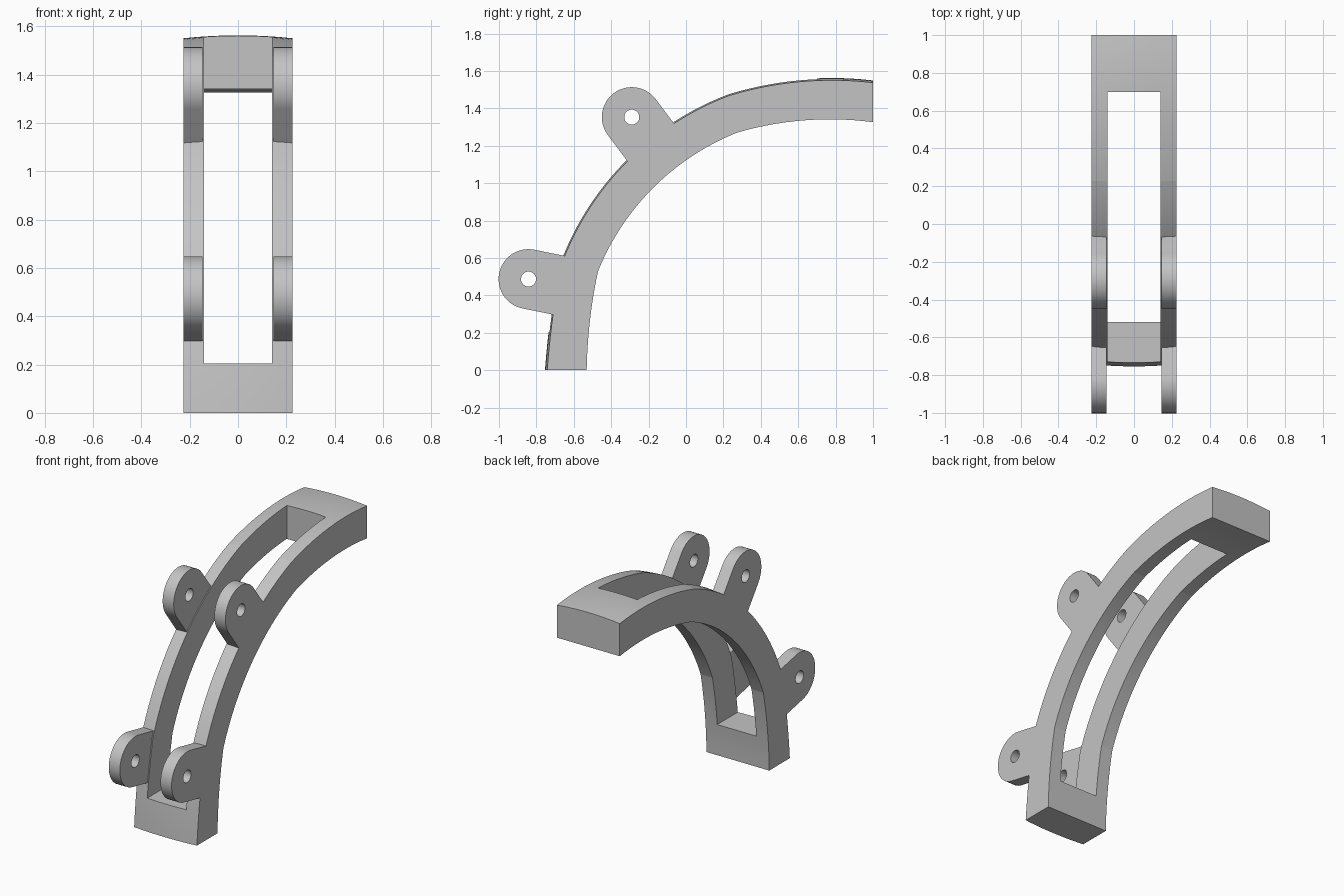
import bpy, bmesh, math
from mathutils import Vector

if "Cube" in bpy.data.objects:
    bpy.data.objects.remove(bpy.data.objects["Cube"])

HALF, SLOT, TAB_IN = 0.225, 0.14, 0.146   # half widths along x
CROWN = 0.012                             # bulge of the outer face
TAB_R, HOLE_R, TAB_LEN = 0.16, 0.04, 0.25

grey = bpy.data.materials.new("plain grey")
grey.use_nodes = True
grey.diffuse_color = (0.55, 0.55, 0.55, 1)
grey.node_tree.nodes["Principled BSDF"].inputs["Base Color"].default_value = grey.diffuse_color


def finish(name, bm):
    bmesh.ops.recalc_face_normals(bm, faces=bm.faces)
    mesh = bpy.data.meshes.new(name)
    bm.to_mesh(mesh)
    bm.free()
    mesh.materials.append(grey)
    obj = bpy.data.objects.new(name, mesh)
    bpy.context.collection.objects.link(obj)
    return obj


def arc(a, b, c, n):
    """Points on the circle through a, b and c, running from a to c."""
    a, b, c = Vector(a), Vector(b), Vector(c)
    p, q = b - a, c - a
    d = 2 * (p.x * q.y - p.y * q.x)
    centre = a + Vector((q.y * p.length_squared - p.y * q.length_squared,
                         p.x * q.length_squared - q.x * p.length_squared)) / d
    start, end = a - centre, c - centre
    t0 = math.atan2(start.y, start.x)
    sweep = math.atan2(start.x * end.y - start.y * end.x, start.dot(end))
    return [centre + start.length * Vector((math.cos(t0 + sweep * i / n),
                                            math.sin(t0 + sweep * i / n)))
            for i in range(n + 1)]


def curve(*arcs):
    points = []
    for a, b, c, n in arcs:
        points += arc(a, b, c, n)[1 if points else 0:]
    return points


def prism(name, outline, x0, x1):
    """Side outline in (y, z) stretched from x0 to x1."""
    bm = bmesh.new()
    face = bm.faces.new([bm.verts.new((x0, p[0], p[1])) for p in outline])
    grown = bmesh.ops.extrude_face_region(bm, geom=[face])
    moved = [v for v in grown["geom"] if isinstance(v, bmesh.types.BMVert)]
    bmesh.ops.translate(bm, verts=moved, vec=(x1 - x0, 0, 0))
    return finish(name, bm)


def combine(target, tool, operation):
    mod = target.modifiers.new(operation, "BOOLEAN")
    mod.object, mod.operation, mod.solver = tool, operation, "EXACT"
    bpy.context.view_layer.objects.active = target
    bpy.ops.object.modifier_apply(modifier=mod.name)
    bpy.data.objects.remove(tool)


# Curved arm: a lower, a middle and an upper arc, with a crowned outer face
outer = curve(((-0.754, 0), (-0.722, 0.302), (-0.675, 0.576), 12),
              ((-0.675, 0.576), (-0.316, 1.131), (0.225, 1.479), 24),
              ((0.225, 1.479), (0.78, 1.562), (1, 1.549), 14))
inner = curve(((-0.531, 0), (-0.513, 0.27), (-0.471, 0.527), 12),
              ((-0.471, 0.527), (0.02, 1.136), (0.273, 1.27), 24),
              ((0.273, 1.27), (0.75, 1.341), (1, 1.326), 14))
columns = [HALF * k / 5 for k in range(-5, 6)]
bm = bmesh.new()
rings = []
for o, i in zip(outer, inner):
    out = (o - i).normalized()
    ring = []
    for x in columns:
        p = o - out * CROWN * (x / HALF) ** 2
        ring.append(bm.verts.new((x, p.x, p.y)))
    ring += [bm.verts.new((x, i.x, i.y)) for x in (HALF, -HALF)]
    rings.append(ring)
for r, s in zip(rings, rings[1:]):
    for k in range(len(r)):
        m = (k + 1) % len(r)
        bm.faces.new((r[k], r[m], s[m], s[k]))
bm.faces.new(rings[0])
bm.faces.new(rings[-1])
arm = finish("curved_arm", bm)

# Long slot through the arm
slot = prism("slot_cutter", [(-2, 0.205), (0.7, 0.205), (0.7, 3), (-2, 3)], -SLOT, SLOT)
combine(arm, slot, "DIFFERENCE")

# Two pairs of round-ended lugs with pin holes
for centre, axis in (((-0.29, 1.353), (0.6, -0.8)), ((-0.842, 0.487), (0.98, -0.2))):
    centre, axis = Vector(centre), Vector(axis).normalized()
    side = Vector((-axis.y, axis.x))
    outline = [centre + TAB_R * (side * math.cos(t) - axis * math.sin(t))
               for t in (math.pi * k / 44 for k in range(45))]
    outline += [centre - side * TAB_R + axis * TAB_LEN,
                centre + side * TAB_R + axis * TAB_LEN]
    for sign in (-1, 1):
        combine(arm, prism("lug", outline, sign * TAB_IN, sign * HALF), "UNION")
    bore = [centre + HOLE_R * Vector((math.cos(t), math.sin(t)))
            for t in (math.tau * k / 80 for k in range(80))]
    combine(arm, prism("pin_bore", bore, -1, 1), "DIFFERENCE")

# Smooth curves with crisp edges
bpy.ops.object.select_all(action="DESELECT")
arm.select_set(True)
bpy.context.view_layer.objects.active = arm
bpy.ops.object.shade_smooth_by_angle(angle=math.radians(5))
